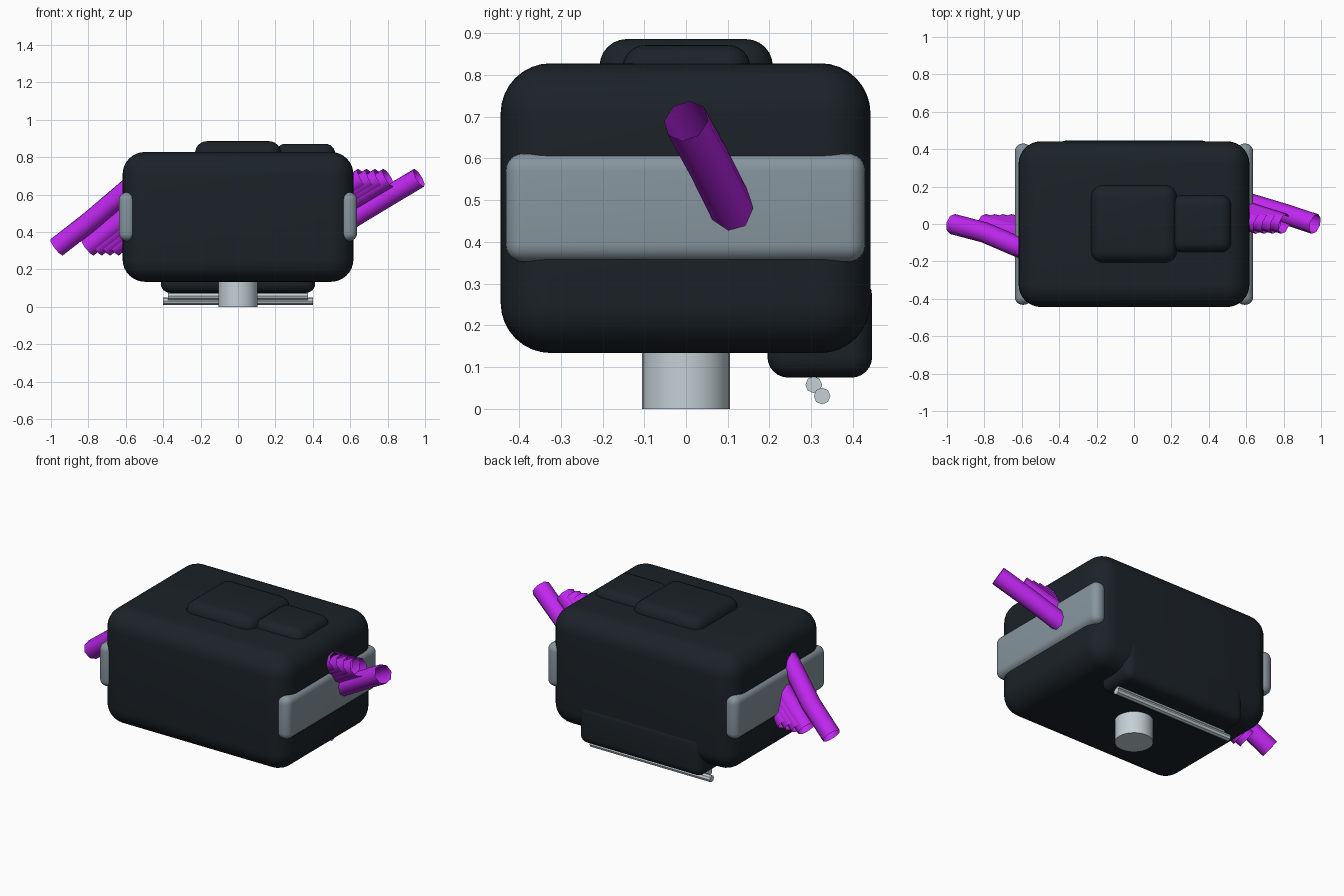
import bpy
from math import pi

if "Cube" in bpy.data.objects:
    bpy.data.objects.remove(bpy.data.objects["Cube"])


def material(name, rgb):
    m = bpy.data.materials.new(name)
    m.diffuse_color = (*rgb, 1)
    m.use_nodes = True
    m.node_tree.nodes["Principled BSDF"].inputs["Base Color"].default_value = m.diffuse_color
    return m


DARK = material("dark_shell", (0.011, 0.016, 0.021))
BAND = material("grey_band", (0.24, 0.30, 0.34))
METAL = material("pale_metal", (0.55, 0.63, 0.67))
PURPLE = material("purple_cable", (0.53, 0.02, 0.87))


def rounded_box(name, lo, hi, radius, mat, segments=6):
    bpy.ops.mesh.primitive_cube_add(size=1, location=[(a + b) / 2 for a, b in zip(lo, hi)])
    o = bpy.context.object
    o.name = name
    o.scale = [b - a for a, b in zip(lo, hi)]
    bpy.ops.object.transform_apply(location=False, rotation=False, scale=True)
    bev = o.modifiers.new("round", "BEVEL")
    bev.width = radius
    bev.segments = segments
    bpy.ops.object.modifier_apply(modifier=bev.name)
    bpy.ops.object.shade_smooth_by_angle()
    o.data.materials.append(mat)
    return o


def cylinder(name, sides, r, length, loc, mat, rot=(0, 0, 0)):
    bpy.ops.mesh.primitive_cylinder_add(vertices=sides, radius=r, depth=length,
                                        location=loc, rotation=rot)
    o = bpy.context.object
    o.name = name
    bpy.ops.object.shade_smooth_by_angle()
    o.data.materials.append(mat)
    return o


def cable(name, points, dx):
    c = bpy.data.curves.new(name, "CURVE")
    c.dimensions = "3D"
    c.bevel_depth = 0.055
    c.bevel_resolution = 2
    s = c.splines.new("POLY")
    s.points.add(len(points) - 1)
    for p, (x, y, z) in zip(s.points, points):
        p.co = (x + dx, y, z, 1)
    s.use_smooth = True
    c.materials.append(PURPLE)
    o = bpy.data.objects.new(name, c)
    bpy.context.collection.objects.link(o)


# main shell, top pads and rear lower housing
rounded_box("body", (-0.617, -0.444, 0.134), (0.617, 0.442, 0.828), 0.12, DARK, 8)
rounded_box("large_top_pad", (-0.23, -0.207, 0.70), (0.23, 0.208, 0.886), 0.065, DARK)
rounded_box("small_top_pad", (0.20, -0.152, 0.70), (0.52, 0.155, 0.872), 0.055, DARK)
rounded_box("rear_housing", (-0.413, 0.195, 0.075), (0.413, 0.446, 0.32), 0.05, DARK)

# side bands
for side, x0, x1 in (("left", -0.637, -0.548), ("right", 0.548, 0.637)):
    rounded_box(side + "_band", (x0, -0.432, 0.352), (x1, 0.43, 0.612), 0.042, BAND)

# neck post and the two thin rods under the rear housing
cylinder("neck_post", 32, 0.105, 0.2, (0, 0, 0.1), METAL)
cylinder("upper_rod", 8, 0.02, 0.75, (0, 0.306, 0.058), METAL, (0, pi / 2, 0))
cylinder("lower_rod", 8, 0.02, 0.80, (0, 0.326, 0.031), METAL, (0, pi / 2, 0))

# open-ended cables leaving both sides, one long and four stepped short ones
right = [(0.968, 0, 0.69), (0.80, 0.055, 0.59), (0.63, 0.106, 0.487), (0.52, 0.13, 0.42)]
left = [(-0.97, 0, 0.318), (-0.80, -0.045, 0.45), (-0.62, -0.122, 0.603), (-0.52, -0.15, 0.69)]
for i, step in enumerate((0, 0.165, 0.21, 0.255, 0.30)):
    cable(f"right_cable_{i}", right, -step)
    cable(f"left_cable_{i}", left, step)
